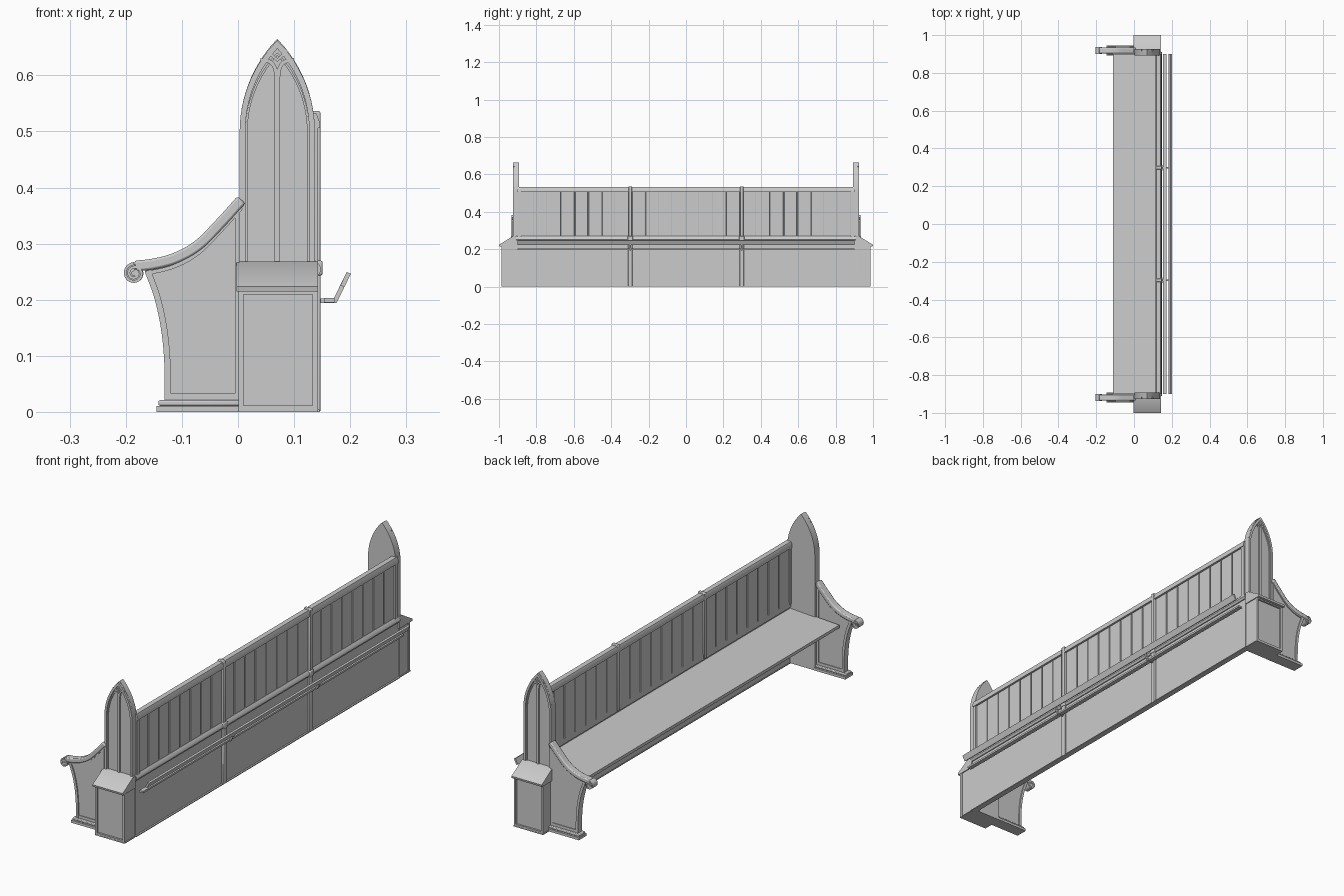
import bpy, bmesh, math
from mathutils import Vector

cube = bpy.data.objects.get("Cube")
if cube:
    bpy.data.objects.remove(cube, do_unlink=True)

wood = bpy.data.materials.new("pale_grey")
wood.use_nodes = True
grey = (0.6, 0.6, 0.6, 1)
wood.diffuse_color = grey
wood.node_tree.nodes["Principled BSDF"].inputs["Base Color"].default_value = grey


def finish(name, bm, mirror=False, bevel=0, smooth=True):
    bmesh.ops.recalc_face_normals(bm, faces=bm.faces)
    mesh = bpy.data.meshes.new(name)
    bm.to_mesh(mesh)
    bm.free()
    mesh.materials.append(wood)
    ob = bpy.data.objects.new(name, mesh)
    bpy.context.collection.objects.link(ob)
    if smooth:
        bpy.ops.object.select_all(action='DESELECT')
        ob.select_set(True)
        bpy.context.view_layer.objects.active = ob
        bpy.ops.object.shade_smooth_by_angle(angle=math.radians(35))
    if bevel:
        mod = ob.modifiers.new("soft_edges", 'BEVEL')
        mod.width, mod.segments = bevel, 2
    if mirror:
        mod = ob.modifiers.new("other_end", 'MIRROR')
        mod.use_axis = (False, True, False)
    return ob


def prism(name, outline, y0, y1, **kw):
    """Extrude an (x, z) outline along y."""
    bm = bmesh.new()
    face = bm.faces.new([bm.verts.new((x, y0, z)) for x, z in outline])
    ext = bmesh.ops.extrude_face_region(bm, geom=[face])
    verts = [g for g in ext["geom"] if isinstance(g, bmesh.types.BMVert)]
    bmesh.ops.translate(bm, verts=verts, vec=(0, y1 - y0, 0))
    return finish(name, bm, **kw)


def box(name, x0, x1, y0, y1, z0, z1, **kw):
    return prism(name, [(x0, z0), (x1, z0), (x1, z1), (x0, z1)], y0, y1, **kw)


def strip(name, path, width, y0, y1, closed=False, **kw):
    """Mitred rectangular moulding along an (x, z) path."""
    pts = [Vector(p) for p in path]
    n = len(pts)
    bm = bmesh.new()
    rings = []
    for i, p in enumerate(pts):
        a = pts[i - 1] if i or closed else p
        b = pts[(i + 1) % n] if i < n - 1 or closed else p
        d0 = (p - a).normalized() if p != a else (b - p).normalized()
        d1 = (b - p).normalized() if p != b else d0
        t = (d0 + d1).normalized()
        off = Vector((-t.y, t.x)) * width / 2 / max(t.dot(d1), 0.5)
        rings.append([bm.verts.new((q.x, y, q.y)) for q, y in
                      ((p + off, y0), (p + off, y1), (p - off, y1), (p - off, y0))])
    for i in range(n if closed else n - 1):
        r, s = rings[i], rings[(i + 1) % n]
        for k in range(4):
            bm.faces.new((r[k], r[(k + 1) % 4], s[(k + 1) % 4], s[k]))
    if not closed:
        bm.faces.new(rings[0])
        bm.faces.new(rings[-1])
    return finish(name, bm, **kw)


def spline(points, steps=6):
    """Smooth curve through a few points."""
    p = [Vector(q) for q in points]
    p = [2 * p[0] - p[1]] + p + [2 * p[-1] - p[-2]]
    out = []
    for a, b, c, d in zip(p, p[1:], p[2:], p[3:]):
        for k in range(steps):
            t = k / steps
            out.append(0.5 * (2 * b + (c - a) * t + (2 * a - 5 * b + 4 * c - d) * t * t
                              + (3 * b - a - 3 * c + d) * t ** 3))
    return [tuple(v) for v in out + [p[-2]]]


def lancet(cx, half, base, spring, apex, steps=12):
    """Pointed arch outline, open at the foot."""
    h = apex - spring
    r = (h * h + half * half) / (2 * half)
    side = [(half, base)]
    for i in range(steps + 1):
        z = h * i / steps
        side.append((half - r + math.sqrt(r * r - z * z), spring + z))
    return [(cx + x, z) for x, z in side] + [(cx - x, z) for x, z in side[-2::-1]]


# Pointed end walls with raised tracery on the outside
CX = 0.07
prism("end_wall", lancet(CX, 0.067, 0, 0.5, 0.665), 0.893, 0.917, mirror=True)
strip("arch_frame", lancet(CX, 0.062, 0.25, 0.5, 0.655), 0.010, 0.916, 0.926, mirror=True)
strip("arch_inner_moulding", lancet(CX, 0.055, 0.25, 0.5, 0.638), 0.004, 0.916, 0.921, mirror=True)
box("arch_mullion", CX - 0.005, CX + 0.005, 0.916, 0.924, 0.25, 0.61, mirror=True)
for s, side in ((-1, "left"), (1, "right")):
    branch = spline([(CX + s * 0.001, 0.59), (CX + s * 0.004, 0.612),
                     (CX + s * 0.013, 0.624), (CX + s * 0.03, 0.627)])
    strip(side + "_tracery_branch", branch, 0.007, 0.916, 0.924, mirror=True)
strip("tracery_diamond", [(CX, 0.627), (CX + 0.016, 0.642), (CX, 0.658), (CX - 0.016, 0.642)],
      0.005, 0.916, 0.924, closed=True, mirror=True)

# Square buttresses with sloping caps
box("buttress", 0.003, 0.139, 0.915, 0.978, 0, 0.225, mirror=True)
strip("buttress_frame", [(0.005, 0.007), (0.137, 0.007), (0.137, 0.214), (0.005, 0.214)],
      0.009, 0.975, 0.986, closed=True, mirror=True)
box("buttress_base", 0, 0.143, 0.915, 0.987, 0, 0.004, mirror=True)
bm = bmesh.new()
ends = [[bm.verts.new((x, y, z)) for y, z in
         ((0.91, 0.215), (0.998, 0.215), (1.0, 0.224), (0.928, 0.268), (0.91, 0.268))]
        for x in (-0.003, 0.143)]
for ring in ends:
    bm.faces.new(ring)
for k in range(5):
    j = (k + 1) % 5
    bm.faces.new((ends[0][k], ends[0][j], ends[1][j], ends[1][k]))
finish("buttress_cap", bm, mirror=True)

# Arm rests: thin panel, mouldings, curved rail and scroll
top = spline([(0.006, 0.378), (-0.03, 0.338), (-0.07, 0.298), (-0.11, 0.275),
              (-0.15, 0.264), (-0.184, 0.260)])
front = spline([(-0.165, 0.252), (-0.148, 0.205), (-0.136, 0.15), (-0.130, 0.09), (-0.129, 0.015)])
prism("arm_panel", top[:-4] + front + [(0.006, 0.015)], 0.909, 0.927, mirror=True)
strip("arm_rail", top, 0.019, 0.902, 0.934, bevel=0.004, mirror=True)
lower = [(x, z - 0.014) for x, z in top[:-5]]
strip("arm_under_moulding", lower, 0.007, 0.905, 0.931, mirror=True)
strip("arm_front_moulding", [(x + 0.004, z) for x, z in front], 0.011, 0.904, 0.932, mirror=True)
strip("arm_foot_moulding", [(-0.129, 0.027), (0.005, 0.027)], 0.012, 0.906, 0.930, mirror=True)
strip("arm_back_moulding", [(-0.001, 0.02), (-0.001, 0.36)], 0.008, 0.906, 0.930, mirror=True)
box("arm_foot", -0.145, 0.01, 0.892, 0.946, 0, 0.011, mirror=True)
box("arm_foot_step", -0.142, 0.01, 0.898, 0.940, 0.011, 0.021, bevel=0.003, mirror=True)
SX, SZ = -0.185, 0.247
spiral = []
for i in range(49):
    a = math.pi / 2 + i / 48 * 4 * math.pi
    r = 0.0175 - 0.0125 * i / 48
    spiral.append((SX + r * math.cos(a), SZ + r * math.sin(a)))
strip("arm_scroll", spiral, 0.005, 0.900, 0.936, mirror=True)


def disc(name, r, y0, y1):
    ring = [(SX + r * math.cos(k * math.pi / 12), SZ + r * math.sin(k * math.pi / 12))
            for k in range(24)]
    prism(name, ring, y0, y1, mirror=True)


disc("scroll_core", 0.0165, 0.904, 0.932)
disc("scroll_eye", 0.005, 0.899, 0.937)

# Seat board, slightly tilted
prism("seat", [(-0.111, 0.213), (-0.111, 0.226), (0.125, 0.240), (0.125, 0.227)], -0.9, 0.9)

# Lower back panel and rails
box("lower_back_panel", 0.122, 0.138, -0.906, 0.906, 0, 0.25)
box("back_base_strip", 0.120, 0.145, -0.91, 0.91, 0, 0.004)
prism("back_waist_moulding", [(0.118, 0.246), (0.143, 0.243), (0.148, 0.252), (0.146, 0.262),
                             (0.138, 0.270), (0.118, 0.270)], -0.91, 0.91)
prism("top_rail", [(0.114, 0.506), (0.146, 0.506), (0.146, 0.515), (0.140, 0.532),
                   (0.118, 0.532), (0.114, 0.524)], -0.9, 0.9)
box("end_stile", 0.116, 0.143, 0.882, 0.9, 0.26, 0.515, mirror=True)

# Tongued boards of the upper back, eight in each bay
box("board_backing", 0.124, 0.131, -0.895, 0.895, 0.255, 0.515)
BOARD = 0.0725
for bay in (-1, 0, 1):
    middle = bay * 0.595
    for k in range(8):
        y = middle + (k - 3.5) * BOARD
        box("back_board", 0.118, 0.137, y - BOARD / 2 + 0.002, y + BOARD / 2 - 0.002,
            0.265, 0.51, bevel=0.003, smooth=False)

# Intermediate posts
box("back_post", 0.114, 0.147, 0.289, 0.307, 0.25, 0.536, bevel=0.003, mirror=True)
box("lower_post", 0.125, 0.147, 0.286, 0.310, 0, 0.25, bevel=0.003, mirror=True)
box("post_collar", 0.125, 0.151, 0.283, 0.313, 0.243, 0.27, bevel=0.004, mirror=True)

# Book rest: bent brackets carrying two slats
strip("book_bracket", [(0.136, 0.198), (0.173, 0.198), (0.197, 0.247)], 0.008,
      0.294, 0.302, mirror=True)
strip("book_shelf_slat", [(0.153, 0.199), (0.172, 0.199)], 0.008, -0.9, 0.9)
strip("book_front_slat", [(0.186, 0.224), (0.1975, 0.248)], 0.008, -0.9, 0.9)
